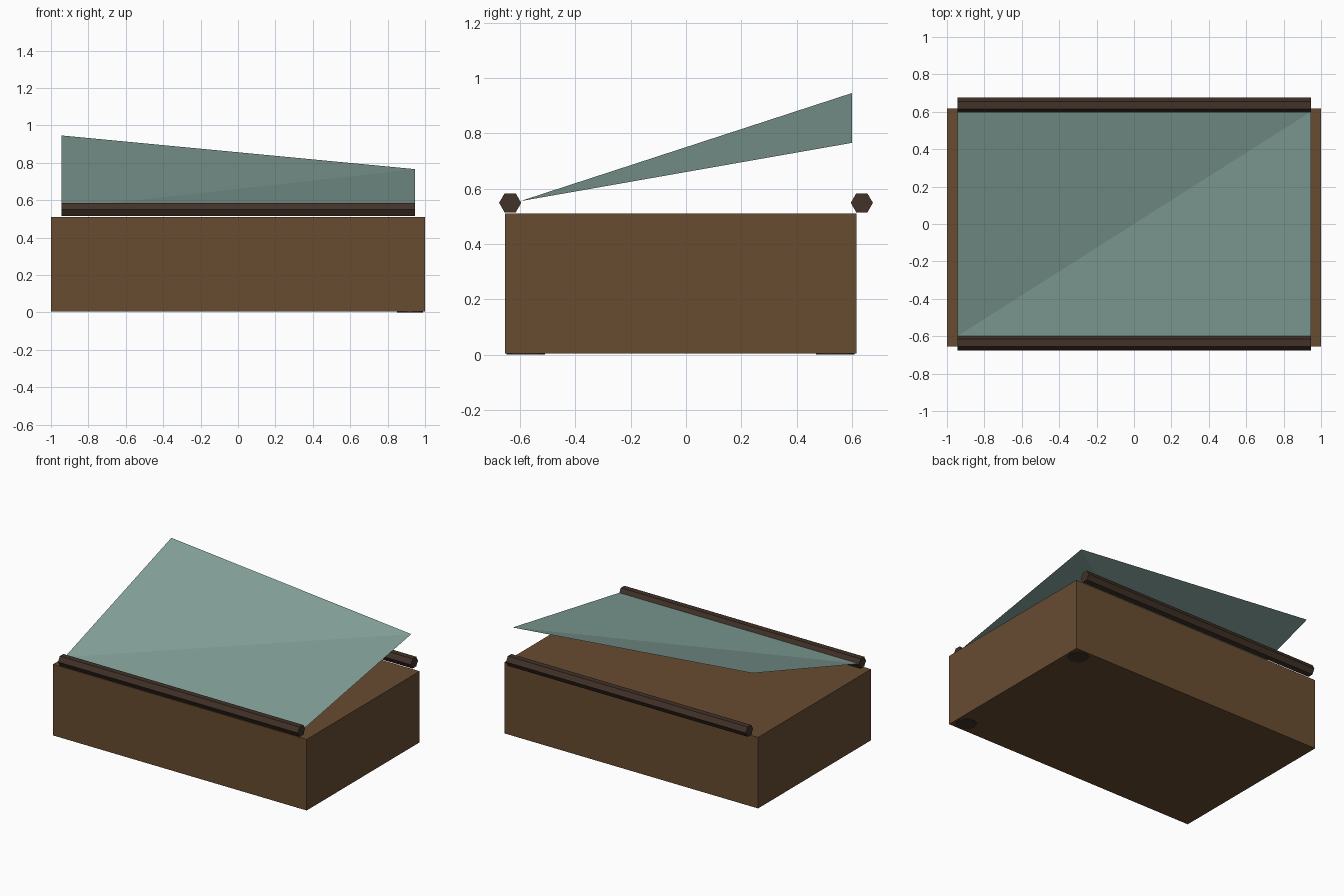
import bpy
import math

if "Cube" in bpy.data.objects:
    bpy.data.objects.remove(bpy.data.objects["Cube"], do_unlink=True)


def material(name, rgb):
    """Flat material from 0-255 sRGB values."""
    lin = [((c / 255 + 0.055) / 1.055) ** 2.4 for c in rgb]
    mat = bpy.data.materials.new(name)
    mat.use_nodes = True
    mat.diffuse_color = (*lin, 1)
    mat.node_tree.nodes["Principled BSDF"].inputs["Base Color"].default_value = (*lin, 1)
    return mat


wood = material("brown wood", (104, 76, 49))
dark_wood = material("dark wood", (66, 50, 40))
glass = material("grey green glass", (132, 162, 154))


def finish(name, mat):
    obj = bpy.context.object
    obj.name = name
    obj.data.materials.append(mat)
    return obj


# Solid body
bpy.ops.mesh.primitive_cube_add(size=1, location=(0, -0.019, 0.257))
body = finish("box_body", wood)
body.scale = (2, 1.272, 0.506)

# Hexagonal rails along the front and back top edges
for name, y in (("front_rail", -0.636), ("back_rail", 0.636)):
    bpy.ops.mesh.primitive_cylinder_add(
        vertices=6, radius=0.04, depth=1.89,
        location=(0, y, 0.549), rotation=(0, math.pi / 2, 0))
    finish(name, dark_wood)

# Thin foot pads under the left side
for name, y in (("back_foot", 0.54), ("front_foot", -0.58)):
    bpy.ops.mesh.primitive_cylinder_add(
        vertices=8, radius=0.07, depth=0.006, location=(0.92, y, 0.003))
    finish(name, dark_wood)

# Raised glass lid, twisted and folded along one diagonal
w, d = 0.945, 0.6
lid_mesh = bpy.data.meshes.new("glass_lid")
lid_mesh.from_pydata(
    [(-w, -d, 0.555), (w, -d, 0.555), (w, d, 0.766), (-w, d, 0.946)],
    [], [(0, 1, 2), (0, 2, 3)])
lid_mesh.materials.append(glass)
lid = bpy.data.objects.new("glass_lid", lid_mesh)
bpy.context.collection.objects.link(lid)
